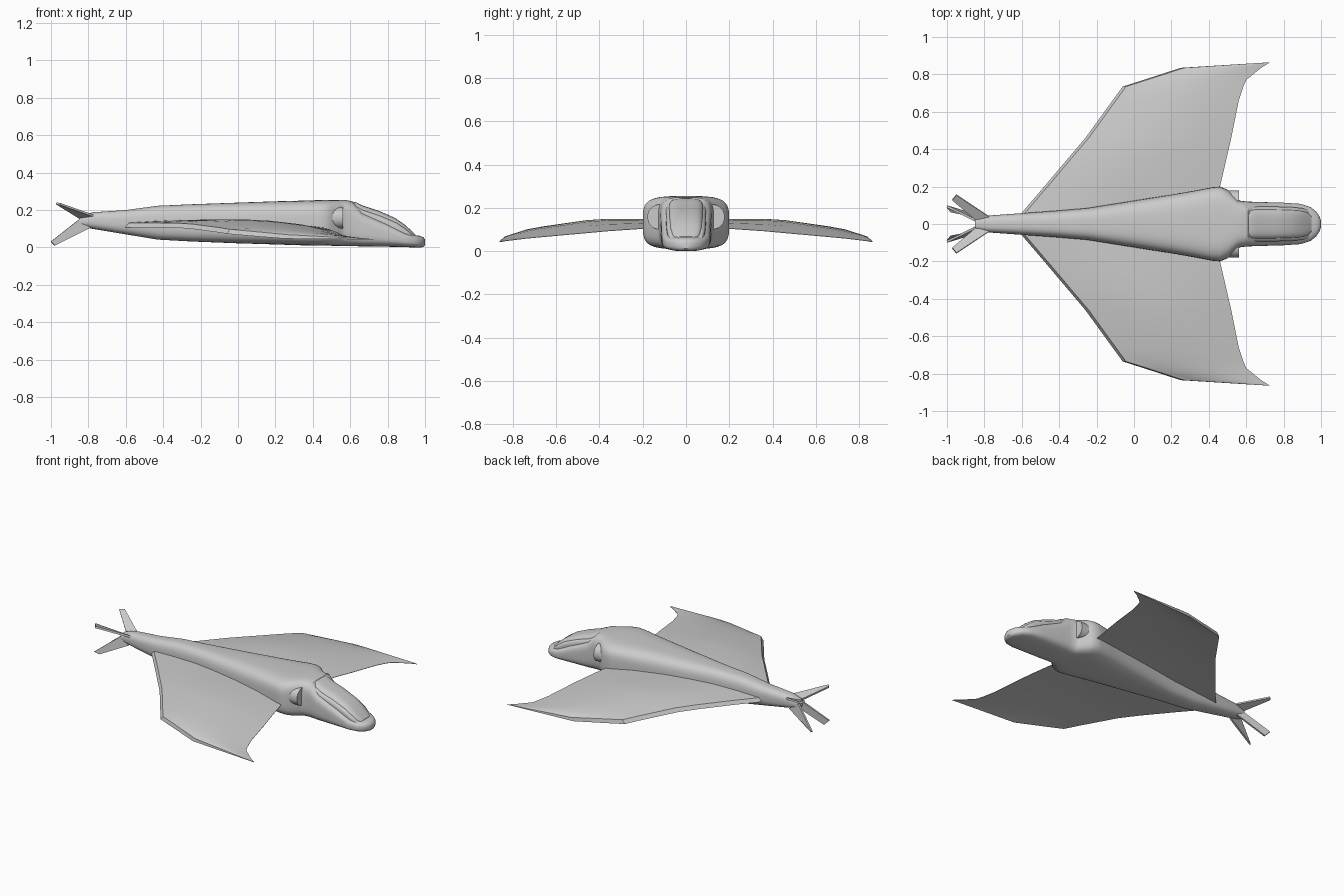
import bpy, bmesh, math
from mathutils import Vector

if "Cube" in bpy.data.objects:
    bpy.data.objects.remove(bpy.data.objects["Cube"])


def finish(name, bm, angle=35):
    bmesh.ops.recalc_face_normals(bm, faces=bm.faces)
    me = bpy.data.meshes.new(name)
    bm.to_mesh(me)
    bm.free()
    ob = bpy.data.objects.new(name, me)
    bpy.context.collection.objects.link(ob)
    bpy.ops.object.select_all(action='DESELECT')
    ob.select_set(True)
    bpy.context.view_layer.objects.active = ob
    bpy.ops.object.shade_smooth_by_angle(angle=math.radians(angle))
    return ob


def skin(name, rings, angle=35):
    """Join equal-length rings of points into a closed shell."""
    bm = bmesh.new()
    vs = [[bm.verts.new(p) for p in r] for r in rings]
    n = len(rings[0])
    for a, b in zip(vs, vs[1:]):
        for i in range(n):
            j = (i + 1) % n
            bm.faces.new((a[i], a[j], b[j], b[i]))
    bm.faces.new(vs[0])
    bm.faces.new(vs[-1])
    return finish(name, bm, angle)


def section(x, hw, z0, z1, e, cy=0, n=40):
    """Superellipse cross-section across the fuselage."""
    pts = []
    for i in range(n):
        t = 2 * math.pi * (i + .5) / n
        c, s = math.cos(t), math.sin(t)
        pts.append((x, cy + hw * math.copysign(abs(c) ** (2 / e), c),
                    (z0 + z1) / 2 + (z1 - z0) / 2 * math.copysign(abs(s) ** (2 / e), s)))
    return pts


# Fuselage: x, half width, bottom, top, squareness
body = [(-.85, .033, .115, .165, 2.5), (-.78, .045, .10, .188, 2.6), (-.6, .058, .07, .2, 2.8),
        (-.43, .07, .042, .223, 3), (-.25, .085, .032, .231, 3.2), (0, .125, .022, .24, 3.4),
        (.2, .157, .016, .247, 3.6), (.32, .178, .012, .25, 3.8), (.42, .197, .01, .253, 4),
        (.46, .2, .01, .254, 4), (.5, .184, .009, .255, 4), (.55, .134, .008, .255, 4),
        (.57, .124, .008, .254, 4), (.61, .12, .007, .248, 4), (.66, .118, .006, .195, 4),
        (.8, .114, .004, .13, 3.6), (.89, .108, .002, .082, 3.2), (.945, .09, 0, .066, 3),
        (.975, .066, 0, .062, 2.8), (.992, .04, .004, .054, 2.5), (1, .018, .012, .042, 2.2)]
skin("fuselage", [section(*s) for s in body])

# Canopy and its frame
glass = [(.6, .068, .2, .246), (.63, .078, .15, .243), (.66, .081, .12, .227), (.75, .08, .09, .197),
         (.84, .077, .06, .158), (.89, .072, .05, .123), (.925, .062, .04, .092), (.95, .045, .03, .068)]
skin("canopy", [section(x, w, a, b, 3.4) for x, w, a, b in glass])
skin("canopy_frame", [section(x + .006, w + .013, a, b - .02, 4) for x, w, a, b in glass])

# Side air intakes, D shaped
for side, label in ((1, "left"), (-1, "right")):
    skin("intake_" + label,
         [section(x, .063, .1, .216, 2.2, side * .115) for x in (.46, .562)])

# Forward-swept wings: y, rear x, front x, rear z, crest rise, front z
stations = [(.04, -.617, .43, .132, .025, .11), (.2, -.48, .46, .132, .03, .105),
            (.36, -.345, .497, .13, .036, .094), (.46, -.26, .52, .125, .036, .085),
            (.66, -.115, .56, .106, .024, .067), (.735, -.06, .585, .097, .018, .06),
            (.77, .05, .6, .087, .014, .056), (.835, .25, .68, .068, .008, .048),
            (.863, .7, .725, .046, .001, .043)]


def wing_ring(side, y, xr, xf, zr, rise, zf):
    steps = [0, .15, .3, .45, .6, .8, 1]
    thick = .022 * min(1, (xf - xr) / .5)
    top, low = [], []
    for t in steps:
        x, z = xr + (xf - xr) * t, zr + (zf - zr) * t
        inset = .018 * (1 - t) * min(1, (xf - xr) / .3)
        top.append((x + inset, side * y, z + 4 * rise * t * (1 - t)))
        low.append((x, side * y, z + 1.5 * rise * t * (1 - t) - thick * (1 - t) - .002))
    return top + low[::-1]


for side, label in ((1, "left"), (-1, "right")):
    skin("wing_" + label, [wing_ring(side, *s) for s in stations], 30)

# Tail fins: flat blades in an X
fins = {"upper": [(-.76, .03, .165), (-.85, .025, .16), (-.972, .128, .236), (-.95, .156, .232)],
        "lower": [(-.79, .03, .105), (-.85, .02, .15), (-1, .094, .032), (-.98, .068, .01)]}
for kind, pts in fins.items():
    for side, label in ((1, "left"), (-1, "right")):
        p = [Vector((x, y * side, z)) for x, y, z in pts]
        nrm = (p[2] - p[0]).cross(p[3] - p[1]).normalized() * .006
        skin(f"tail_fin_{kind}_{label}", [[q - nrm for q in p], [q + nrm for q in p]])
